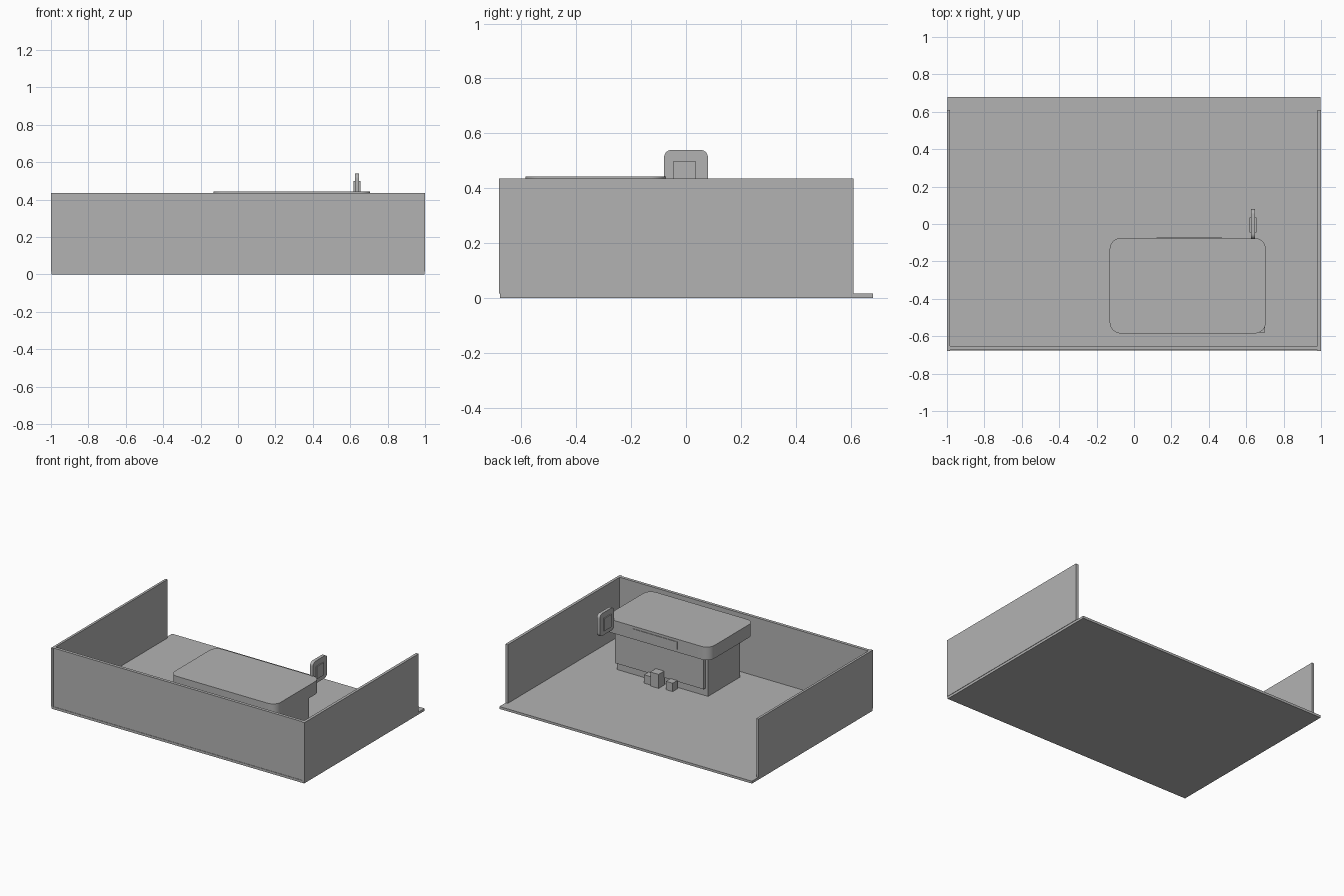
import bpy
import bmesh

cube = bpy.data.objects.get("Cube")
if cube:
    bpy.data.objects.remove(cube, do_unlink=True)

GREY = 0.45
mat = bpy.data.materials.new("plain grey")
mat.use_nodes = True
mat.diffuse_color = (GREY, GREY, GREY, 1)
bsdf = next(n for n in mat.node_tree.nodes if n.type == 'BSDF_PRINCIPLED')
bsdf.inputs["Base Color"].default_value = (GREY, GREY, GREY, 1)


def box(name, xs, ys, zs, axis=None, radius=0):
    """Box from ranges; edges parallel to axis can be rounded."""
    bm = bmesh.new()
    bmesh.ops.create_cube(bm, size=1)
    for v in bm.verts:
        for i, (lo, hi) in enumerate((xs, ys, zs)):
            v.co[i] = hi if v.co[i] > 0 else lo
    if axis is not None:
        def along(e):
            d = (e.verts[1].co - e.verts[0].co).normalized()
            return abs(d[axis]) > 0.9
        bmesh.ops.bevel(bm, geom=[e for e in bm.edges if along(e)],
                        offset=radius, segments=8, profile=0.5, affect='EDGES')
    me = bpy.data.meshes.new(name)
    bm.to_mesh(me)
    bm.free()
    me.materials.append(mat)
    ob = bpy.data.objects.new(name, me)
    bpy.context.collection.objects.link(ob)
    if axis is not None:
        bpy.ops.object.select_all(action='DESELECT')
        ob.select_set(True)
        bpy.context.view_layer.objects.active = ob
        bpy.ops.object.shade_smooth_by_angle()
    return ob


# Floor and three low walls, open at the back
FLOOR = 0.017
WALL = 0.435
box("floor", (-0.997, 0.997), (-0.677, 0.68), (0, FLOOR))
box("front_wall", (-0.983, 0.98), (-0.674, -0.652), (FLOOR, WALL))
box("right_wall", (-1, -0.983), (-0.68, 0.61), (FLOOR, WALL))
box("left_wall", (0.98, 1), (-0.68, 0.61), (FLOOR, WALL))

# Kiosk body with raised back panel
box("kiosk_body", (-0.02, 0.70), (-0.58, -0.22), (FLOOR, 0.36))
box("back_panel", (0.0, 0.70), (-0.22, -0.20), (0.07, 0.355))

# Rounded flat roof with a thin blank fascia
box("roof", (-0.13, 0.705), (-0.585, -0.075), (0.35, 0.443), 2, 0.06)
box("roof_fascia", (0.12, 0.47), (-0.076, -0.071), (0.37, 0.425))

# Hanging rounded sign with blank badges on both faces
box("sign_plate", (0.625, 0.648), (-0.08, 0.08), (0.38, 0.54), 0, 0.028)
box("sign_badge_left", (0.647, 0.654), (-0.045, 0.035), (0.41, 0.50))
box("sign_badge_right", (0.618, 0.626), (-0.045, 0.035), (0.41, 0.50))

# Small blocks standing by the back panel
for name, x, y, half, height in (("tall_block", 0.345, -0.17, 0.033, 0.10),
                                 ("short_block", 0.235, -0.175, 0.026, 0.06),
                                 ("low_block", 0.41, -0.175, 0.026, 0.06)):
    box(name, (x - half, x + half), (y - half, y + half), (FLOOR, FLOOR + height))
